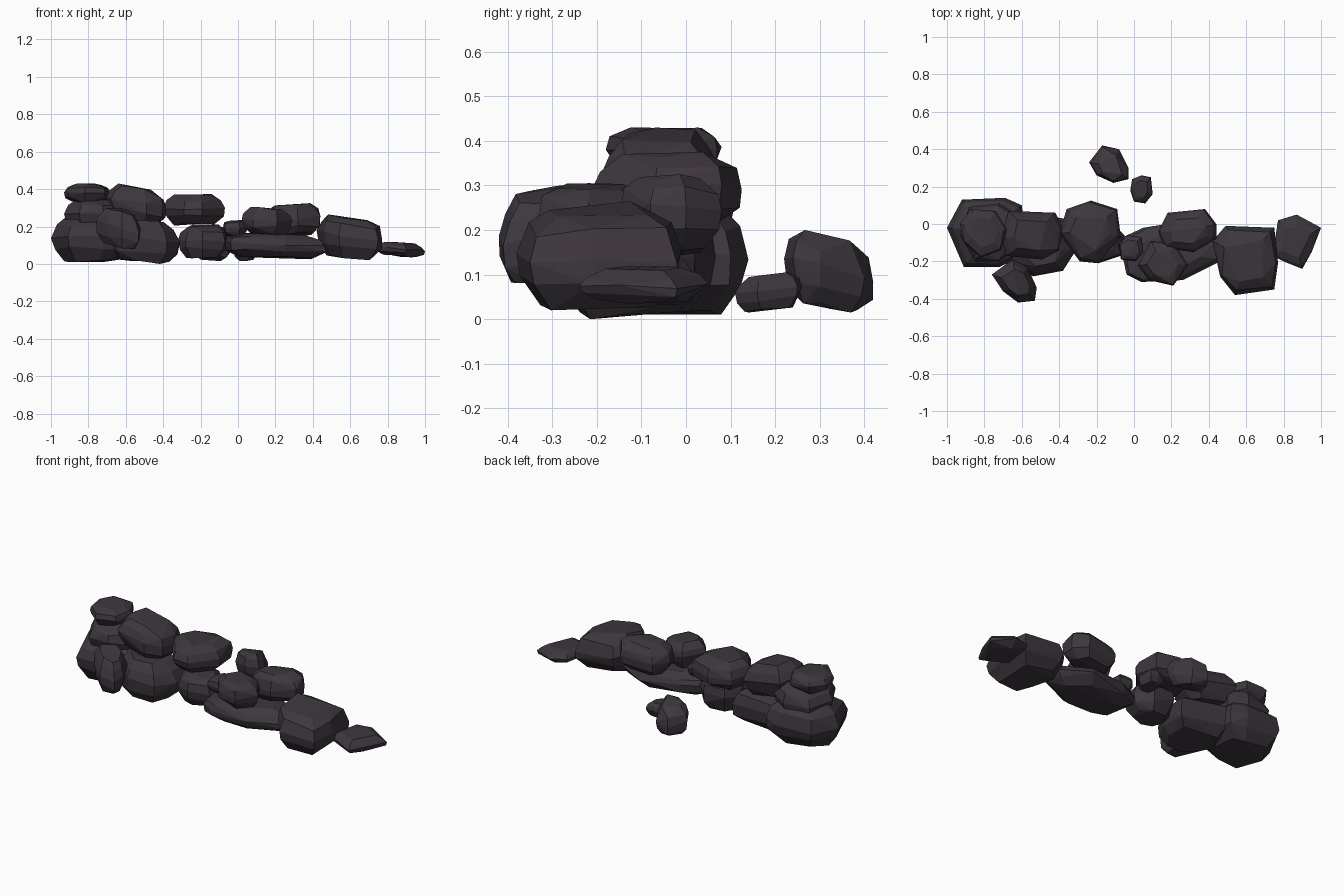
import bpy, bmesh, random
from mathutils import Vector

if "Cube" in bpy.data.objects:
    bpy.data.objects.remove(bpy.data.objects["Cube"])

random.seed(7)

stone = bpy.data.materials.new("dark purple grey stone")
stone.diffuse_color = (0.047, 0.038, 0.048, 1)
stone.use_nodes = True
stone.node_tree.nodes["Principled BSDF"].inputs["Base Color"].default_value = stone.diffuse_color

# height fraction, outline scale: the rounded side profile shared by all boulders
RINGS = [(0.0, 0.70), (0.27, 0.95), (0.55, 1.0), (0.82, 0.90), (1.0, 0.62)]


def rock(name, outline, z0, z1, tilt=(0, 0)):
    """Faceted boulder: plan outline (hundredths), height range and tilt slopes."""
    pts = [Vector((x / 100, y / 100)) for x, y in outline]
    c = sum(pts, Vector((0, 0))) / len(pts)
    h = z1 - z0
    verts = []
    for f, s in RINGS:
        for p in pts:
            k = s if s == 1.0 else s * random.uniform(0.93, 1.05)
            d = (p - c) * k
            z = f * h + d.x * tilt[0] + d.y * tilt[1]
            z += random.uniform(-0.06, 0.06) * h
            verts.append(Vector((c.x + d.x, c.y + d.y, z)))
    # refit to the given height range after tilting
    lo, hi = min(v.z for v in verts), max(v.z for v in verts)
    bm = bmesh.new()
    for v in verts:
        v.z = z0 + (v.z - lo) / (hi - lo) * h
        bm.verts.new(v)
    out = bmesh.ops.convex_hull(bm, input=bm.verts[:])
    junk = set(out["geom_interior"]) | set(out["geom_unused"])
    bmesh.ops.delete(bm, geom=[g for g in junk if isinstance(g, bmesh.types.BMVert)],
                     context='VERTS')
    bmesh.ops.dissolve_limit(bm, angle_limit=0.18, verts=bm.verts[:], edges=bm.edges[:])
    bmesh.ops.recalc_face_normals(bm, faces=bm.faces[:])
    me = bpy.data.meshes.new(name)
    bm.to_mesh(me)
    bm.free()
    me.materials.append(stone)
    bpy.context.collection.objects.link(bpy.data.objects.new(name, me))


# bottom course, left to right
rock("left_base_boulder", [(-100, -2), (-91, -23), (-72, -23), (-57, -16), (-60, 10),
                           (-69, 14), (-92, 13)], 0.01, 0.26)
rock("left_middle_base_boulder", [(-72, -10), (-66, -22), (-54, -28), (-38, -25),
                                  (-31, -14), (-32, 2), (-62, 7)], 0.0, 0.235, (-0.06, 0))
rock("middle_base_boulder", [(-32, -8), (-28, -17), (-19, -21), (-7, -17), (-5, -6),
                             (-13, 2), (-27, 2)], 0.03, 0.21)
rock("long_base_slab", [(-8, -8), (-4, -27), (4, -31), (26, -30), (48, -19), (47, -8),
                        (30, 2), (5, -2)], 0.025, 0.165, (-0.03, 0))
rock("right_base_boulder", [(42, -9), (46, -28), (54, -38), (75, -35), (77, -21),
                            (75, -2), (49, -1)], 0.02, 0.265, (-0.12, 0))
rock("right_end_stone", [(74, -17), (80, -20), (90, -24), (95, -15), (100, -2), (87, 5),
                         (77, 2)], 0.035, 0.118, (-0.1, 0))

# leaning front stone
rock("front_leaning_stone", [(-76, -27), (-70, -36), (-62, -42), (-53, -41), (-52, -34),
                             (-57, -23), (-65, -19)], 0.08, 0.30, (-0.2, 0.15))

# second course, left to right
rock("left_upper_boulder", [(-93, -6), (-85, -20), (-72, -20), (-61, -12), (-62, 5),
                            (-72, 11), (-88, 9)], 0.18, 0.345)
rock("left_cap_stone", [(-93, 0), (-91, -10), (-82, -18), (-71, -14), (-68, -3),
                        (-74, 7), (-87, 8)], 0.325, 0.43)
rock("high_boulder", [(-71, -7), (-68, -17), (-49, -19), (-40, -14), (-38, -2),
                      (-42, 6), (-67, 7)], 0.21, 0.43, (-0.25, 0))
rock("middle_cap_boulder", [(-40, -5), (-29, -20), (-19, -21), (-7, -7), (-9, 8),
                            (-23, 12.5), (-36, 8)], 0.205, 0.375)
rock("small_wedge_stone", [(-8, -11), (-7, -19), (1, -20), (5, -15), (4, -7),
                           (-4, -6)], 0.15, 0.235)
rock("front_cap_stone", [(2, -22), (8, -30), (21, -33), (29, -22), (22, -11),
                         (9, -9)], 0.15, 0.305, (-0.05, 0))
rock("back_cap_stone", [(13, -4), (16, -13), (32, -15), (44, -8), (44, 0), (38, 8),
                        (18, 6)], 0.14, 0.325, (0.08, 0))

# loose stones at the back
rock("large_loose_stone", [(-24, 33), (-20, 26), (-11, 22), (-3, 24), (-3, 30),
                           (-8, 40), (-17, 42)], 0.015, 0.20, (0, -0.3))
rock("small_loose_stone", [(-2, 18), (0, 12), (6, 11), (10, 16), (9, 25), (4, 26),
                           (-1, 24)], 0.015, 0.105, (0, 0.12))
